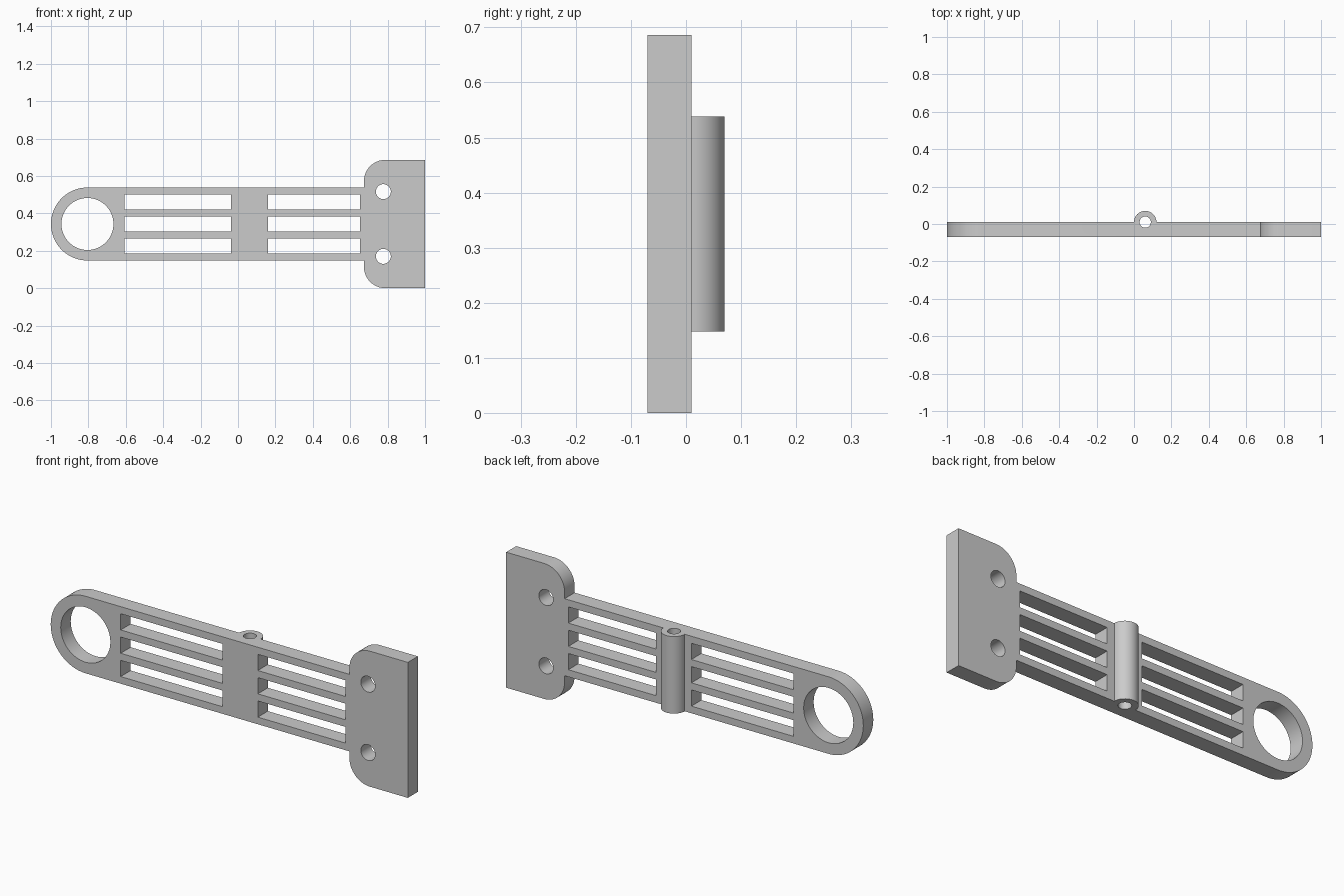
import bpy, bmesh
from math import sin, cos, pi, radians
from mathutils import Matrix

cube = bpy.data.objects.get("Cube")
if cube:
    bpy.data.objects.remove(cube, do_unlink=True)

grey = bpy.data.materials.new("light grey")
grey.use_nodes = True
grey.diffuse_color = (0.6, 0.6, 0.6, 1)
grey.node_tree.nodes["Principled BSDF"].inputs["Base Color"].default_value = (0.6, 0.6, 0.6, 1)

MID = 0.343              # height of the centre line
FRONT, BACK = -0.07, 0.01
ARM = 0.195              # half height of the arm
PIN_X = 0.06


def arc(cx, cz, r, start, end, steps):
    angles = [radians(start + (end - start) * i / steps) for i in range(steps + 1)]
    return [(cx + r * cos(a), cz + r * sin(a)) for a in angles]


def circle(cx, cz, r, steps=48):
    return arc(cx, cz, r, 0, 360, steps)[:-1]


def rect(x0, x1, z0, z1):
    return [(x0, z0), (x1, z0), (x1, z1), (x0, z1)]


def prism(name, outlines, y0, y1):
    """Extrude closed x-z outlines from y0 to y1 as one object."""
    bm = bmesh.new()
    for outline in outlines:
        face = bm.faces.new([bm.verts.new((x, y0, z)) for x, z in outline])
        new = bmesh.ops.extrude_face_region(bm, geom=[face])["geom"]
        verts = [g for g in new if isinstance(g, bmesh.types.BMVert)]
        bmesh.ops.translate(bm, verts=verts, vec=(0, y1 - y0, 0))
    bmesh.ops.recalc_face_normals(bm, faces=bm.faces)
    mesh = bpy.data.meshes.new(name)
    bm.to_mesh(mesh)
    bm.free()
    mesh.materials.append(grey)
    obj = bpy.data.objects.new(name, mesh)
    bpy.context.collection.objects.link(obj)
    return obj


def upright_cylinder(name, r, half_height):
    obj = prism(name, [circle(0, 0, r)], -half_height, half_height)
    obj.data.transform(Matrix.Translation((PIN_X, BACK, MID)) @ Matrix.Rotation(pi / 2, 4, "X"))
    return obj


def combine(target, tool, operation):
    mod = target.modifiers.new(operation.lower(), "BOOLEAN")
    mod.operation, mod.object, mod.solver = operation, tool, "EXACT"
    bpy.context.view_layer.objects.active = target
    bpy.ops.object.modifier_apply(modifier=mod.name)
    bpy.data.objects.remove(tool, do_unlink=True)


# Plate outline: rounded arm end, then the flange with two rounded corners
r, left, height = 0.115, 0.673, 2 * MID
outline = arc(-1 + ARM, MID, ARM, 90, 270, 48)
outline += [(left, MID - ARM)] + arc(left + r, r, r, 180, 270, 16)
outline += [(1, 0), (1, height)]
outline += arc(left + r, height - r, r, 90, 180, 16) + [(left, MID + ARM)]
bracket = prism("hinge_bracket", [outline], FRONT, BACK)

# Ring opening, flange screw holes and two banks of three slots
holes = [circle(-1 + ARM, MID, 0.139, 64)]
holes += [circle(0.777, MID + side * 0.173, 0.04) for side in (-1, 1)]
for row in (-1, 0, 1):
    z = MID + row * 0.118
    for x0, x1 in ((-0.608, -0.037), (0.16, 0.652)):
        holes.append(rect(x0, x1, z - 0.041, z + 0.041))
combine(bracket, prism("hole_cutter", holes, FRONT - 0.1, BACK + 0.1), "DIFFERENCE")

# Pin barrel on the back, bored from top to bottom
combine(bracket, upright_cylinder("pin_barrel", 0.06, ARM), "UNION")
combine(bracket, upright_cylinder("pin_bore", 0.03, ARM + 0.1), "DIFFERENCE")

bpy.ops.object.select_all(action="DESELECT")
bracket.select_set(True)
bpy.context.view_layer.objects.active = bracket
bpy.ops.object.shade_smooth_by_angle(angle=radians(30))
